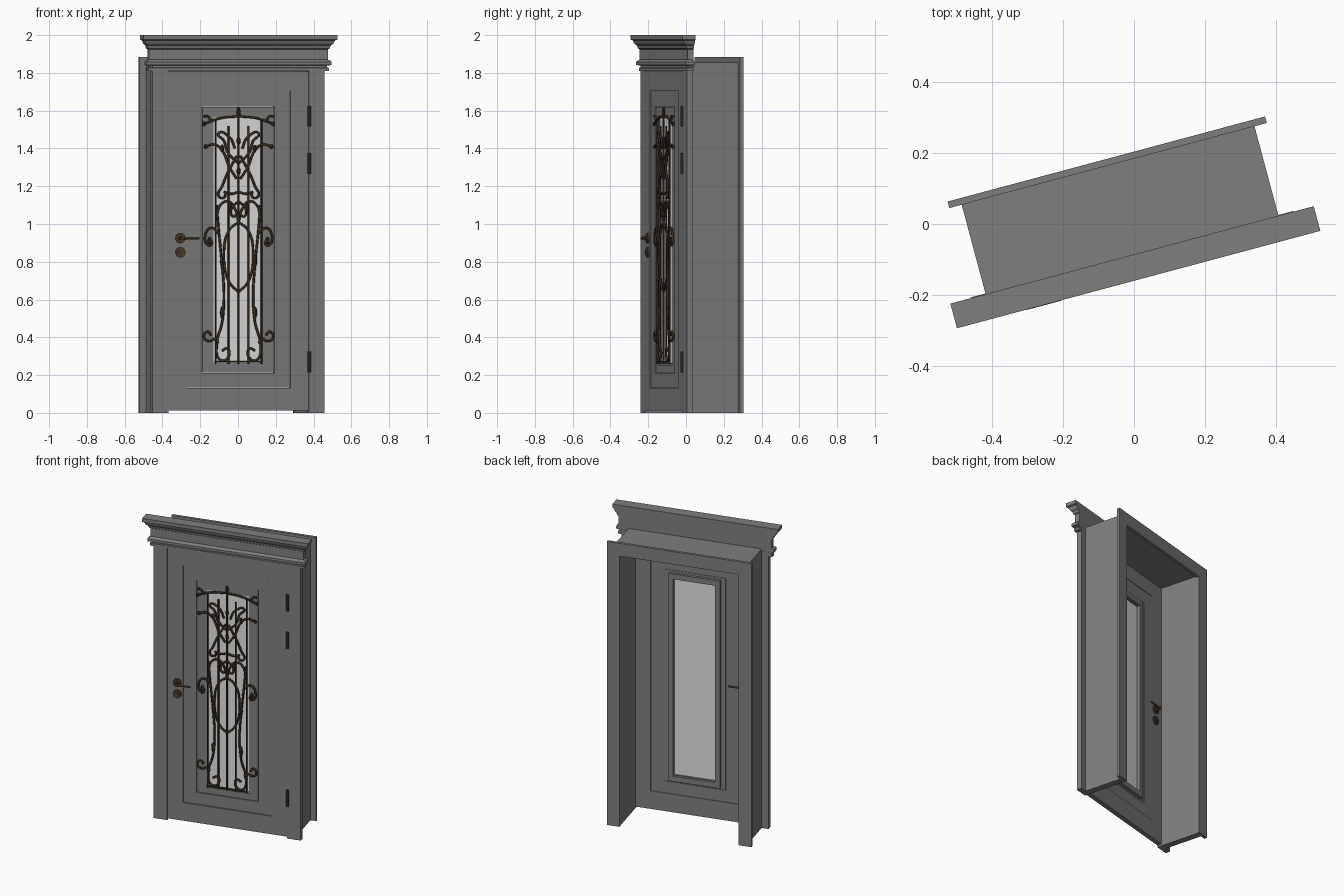
import bpy, bmesh, math
from mathutils import Matrix, Vector

if "Cube" in bpy.data.objects:
    bpy.data.objects.remove(bpy.data.objects["Cube"])

# The whole doorway stands turned about the vertical axis
PLACE = Matrix.Translation((-0.027, -0.007, 0)) @ Matrix.Rotation(math.radians(15), 4, 'Z')


def material(name, r, g, b):
    m = bpy.data.materials.new(name)
    m.use_nodes = True
    m.diffuse_color = (r, g, b, 1)
    m.node_tree.nodes["Principled BSDF"].inputs["Base Color"].default_value = (r, g, b, 1)
    return m


PAINT = material("grey paint", .21, .21, .21)
GLASS = material("pale glass", .74, .74, .74)
IRON = material("dark iron", .045, .028, .014)
BRONZE = material("aged bronze", .085, .048, .024)


def add(name, data, mat):
    ob = bpy.data.objects.new(name, data)
    data.materials.append(mat)
    bpy.context.collection.objects.link(ob)
    ob.matrix_world = PLACE
    return ob


def finish(name, bm, mat):
    bmesh.ops.recalc_face_normals(bm, faces=bm.faces)
    me = bpy.data.meshes.new(name)
    bm.to_mesh(me)
    bm.free()
    return add(name, me, mat)


def box(bm, x0, x1, y0, y1, z0, z1):
    m = Matrix.Translation(((x0 + x1) / 2, (y0 + y1) / 2, (z0 + z1) / 2))
    bmesh.ops.create_cube(bm, size=1, matrix=m @ Matrix.Diagonal((x1 - x0, y1 - y0, z1 - z0, 1)))


def frame(name, outer, inner, y0, y1, z0, z1, top, bottom=0):
    """Two stiles with a top rail and, if bottom > 0, a bottom rail."""
    bm = bmesh.new()
    for s in (-1, 1):
        box(bm, *sorted((s * outer, s * inner)), y0, y1, z0, z1)
    box(bm, -inner, inner, y0, y1, z1 - top, z1)
    if bottom:
        box(bm, -inner, inner, y0, y1, z0, z0 + bottom)
    return finish(name, bm, PAINT)


def rod(bm, a, b, r, sides=16):
    a, b = Vector(a), Vector(b)
    d = b - a
    m = Matrix.Translation((a + b) / 2) @ d.to_track_quat('Z', 'Y').to_matrix().to_4x4()
    bmesh.ops.create_cone(bm, cap_ends=True, segments=sides, radius1=r, radius2=r,
                          depth=d.length, matrix=m)


# Surround: lining through the wall, casings on both sides
frame("wall_lining", .4275, .384, -.084, .179, 0, 1.855, .045)
frame("back_casing", .4635, .382, .178, .197, 0, 1.885, .085)
frame("front_casing", .472, .385, -.115, -.081, 0, 1.84, .03)

# Cornice: stepped rings mitred at the corners, flat at the back
profile = [(-.005, 1.81), (.004, 1.81), (.004, 1.826), (-.004, 1.83), (-.004, 1.838), (.016, 1.842),
           (.016, 1.858), (.008, 1.866), (0, 1.87), (0, 1.925), (.008, 1.93), (.012, 1.945),
           (.024, 1.955), (.03, 1.972), (.04, 1.976), (.04, 2)]
bm = bmesh.new()
last = None
for o, z in profile:
    w, f = .4905 + o, -.115 - o
    ring = [bm.verts.new((x, y, z)) for x, y in ((-w, f), (w, f), (w, -.083), (-w, -.083))]
    if last:
        for i in range(4):
            j = (i + 1) % 4
            bm.faces.new((last[i], last[j], ring[j], ring[i]))
    else:
        bm.faces.new(ring)
    last = ring
bm.faces.new(last)
finish("cornice", bm, PAINT)

# Door leaf: outer frame, sunk panel, inner frame and back trim
frame("leaf_frame", .383, .285, -.114, -.084, .012, 1.808, .1, .12)
frame("leaf_panel", .283, .198, -.11, -.085, .134, 1.706, .084, .078)
frame("glazing_frame", .196, .145, -.106, -.085, .214, 1.62, .045, .04)
frame("glazing_bead", .145, .135, -.103, -.085, .254, 1.575, .01, .01)
frame("back_trim", .165, .135, -.088, -.068, .225, 1.605, .035, .035)
bm = bmesh.new()
box(bm, -.14, .14, -.099, -.091, .255, 1.575)
finish("glass", bm, GLASS)

# Hinges
bm = bmesh.new()
for z in (.27, 1.32, 1.57):
    rod(bm, (.388, -.117, z - .055), (.388, -.117, z + .055), .009, 10)
finish("hinges", bm, BRONZE)

# Lever handles and lock plates on both faces
for side, y, d in (("front", -.114, -1), ("back", -.084, 1)):
    bm = bmesh.new()
    for z in (.925, .85):
        rod(bm, (-.319, y, z), (-.319, y + d * .009, z), .027, 24)
        rod(bm, (-.319, y, z), (-.319, y + d * .016, z), .013)
    rod(bm, (-.319, y, .925), (-.319, y + d * .042, .925), .008)
    rod(bm, (-.325, y + d * .036, .925), (-.225, y + d * .036, .925), .006)
    finish(side + "_handle", bm, BRONZE)

# Ironwork: curves given in hundredths as (across, up), mirrored left to right
GRILLE_Y = -.116


def ironwork(name, paths, radius, smooth=True):
    cu = bpy.data.curves.new(name, 'CURVE')
    cu.dimensions = '3D'
    cu.bevel_depth = radius
    cu.bevel_resolution = 1
    cu.resolution_u = 6
    cu.use_fill_caps = True
    for path in paths:
        for s in (-1, 1):
            sp = cu.splines.new('BEZIER')
            sp.bezier_points.add(len(path) - 1)
            for p, (x, z) in zip(sp.bezier_points, path):
                p.co = (s * x / 100, GRILLE_Y, z / 100)
                p.handle_left_type = p.handle_right_type = 'AUTO' if smooth else 'VECTOR'
    return add(name, cu, IRON)


bars = [[(x, 26), (x, top)] for x, top in ((5.5, 152), (12.5, 155))]
bars.append([(0, 27), (13, 27)])
ironwork("grille_bars", bars, .005, False)
ironwork("grille_scrolls", [
    [(0, 157), (10, 156), (19, 153)],                                    # top arch
    [(15, 154), (17, 157), (19, 157)],                                   # arch fork
    [(18, 141), (13, 142), (9, 139), (5, 130), (1, 124)],                # upper arms
    [(0, 132), (6, 138), (8, 144), (11, 148), (5, 146), (2, 140)],       # lily petals
    [(1, 136), (6, 127), (9, 120), (11, 115), (8, 114), (7, 117)],       # long stems
    [(8, 117), (4, 116), (0, 117)],                                      # cross tie
    [(12, 103), (10, 110), (6, 112), (2, 108), (0, 101)],                # heart
    [(0, 112), (4, 108), (3, 104), (1, 105)],                            # heart curl
    [(0, 101), (5, 97), (8, 83), (5, 69), (0, 64)],                      # oval
    [(12, 110), (11, 98), (9, 78), (8, 62), (9, 48), (12, 36), (10, 28),
     (6, 29), (6, 34), (9, 33)],                                         # side vines
    [(11, 95), (15, 98), (18, 95), (17, 89), (15, 89), (16, 93)],        # middle hooks
    [(11, 37), (13, 39), (16, 38), (19, 40), (17, 43), (15, 41)],        # lower hooks
], .0065)
bm = bmesh.new()
rod(bm, (0, GRILLE_Y, .26), (0, GRILLE_Y, 1.6), .006, 8)
finish("grille_centre_bar", bm, IRON)

# Forged buds and finials
bm = bmesh.new()
buds = [(0, 159, 3), (0, 144, 2), (0, 128, 2)]
for x, z, h in ((9, 53, 3.5), (9, 80, 3), (9, 140, 2), (19, 153, 1.2), (18, 141, 1.2),
                (16, 91, 2), (5, 109, 2)):
    buds += [(x, z, h), (-x, z, h)]
for x, z, h in buds:
    m = Matrix.Translation((x / 100, GRILLE_Y, z / 100)) @ Matrix.Diagonal((.011, .009, h / 100, 1))
    bmesh.ops.create_uvsphere(bm, u_segments=8, v_segments=6, radius=1, matrix=m)
finish("grille_buds", bm, IRON)

# Smooth the round metalwork, keeping sharp edges
bpy.ops.object.select_all(action='DESELECT')
for ob in bpy.context.scene.objects:
    if ob.type == 'MESH' and ob.data.materials and ob.data.materials[0] in (IRON, BRONZE):
        ob.select_set(True)
        bpy.context.view_layer.objects.active = ob
bpy.ops.object.shade_smooth_by_angle()
